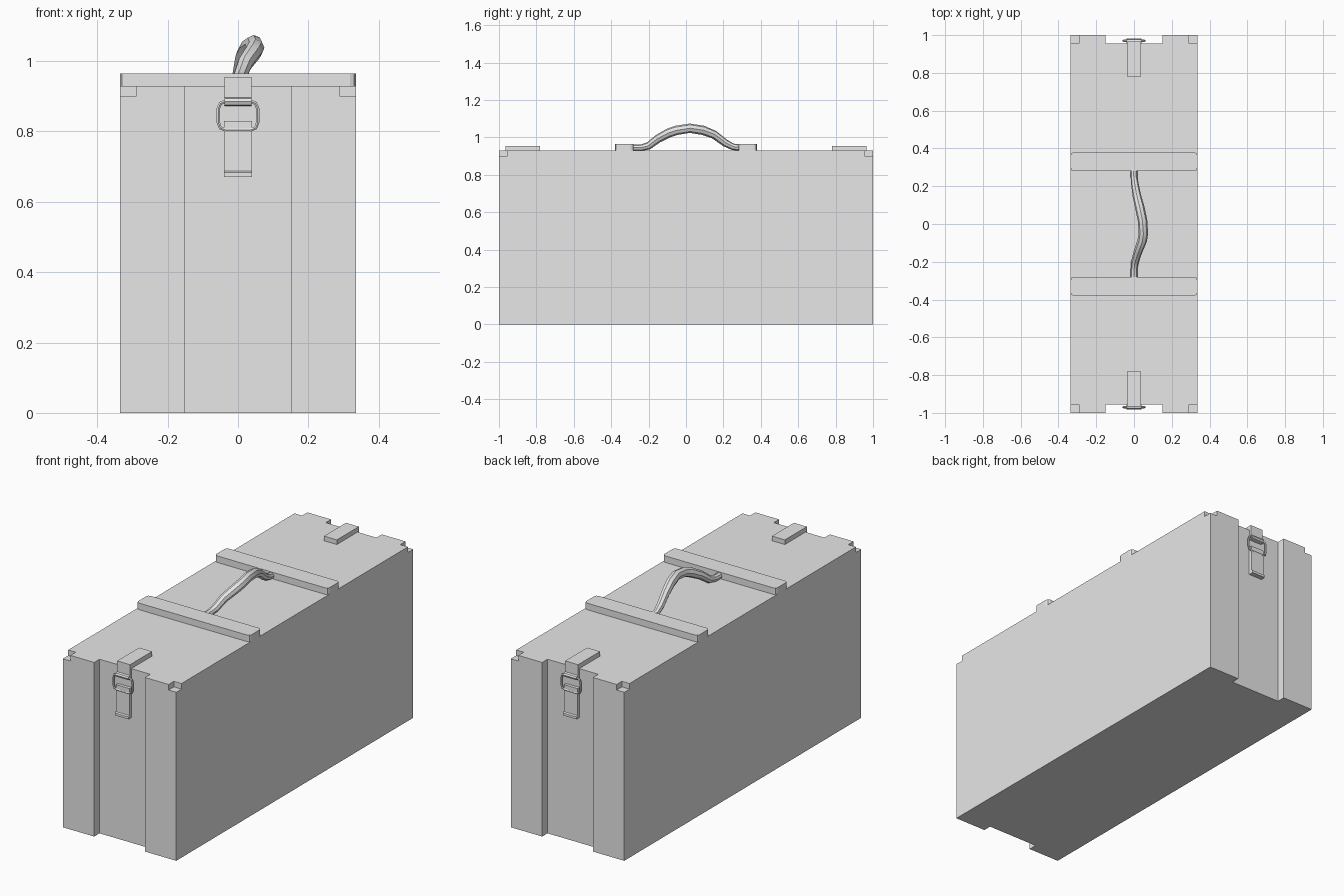
import bpy, bmesh
from mathutils import Matrix, Vector

old = bpy.data.objects.get("Cube")
if old:
    bpy.data.objects.remove(old, do_unlink=True)

# Single plain grey finish
COLOR = (0.8, 0.8, 0.8, 1)
grey = bpy.data.materials.new("plain_grey")
grey.diffuse_color = COLOR
grey.use_nodes = True
grey.node_tree.nodes["Principled BSDF"].inputs["Base Color"].default_value = COLOR


def add_object(name, data):
    obj = bpy.data.objects.new(name, data)
    bpy.context.collection.objects.link(obj)
    data.materials.append(grey)
    return obj


def select_only(obj):
    bpy.ops.object.select_all(action='DESELECT')
    obj.select_set(True)
    bpy.context.view_layer.objects.active = obj


def boxes(name, bounds):
    """One mesh made of boxes given as (low corner, high corner)."""
    bm = bmesh.new()
    for low, high in bounds:
        low, high = Vector(low), Vector(high)
        bmesh.ops.create_cube(bm, size=1, matrix=Matrix.Translation((low + high) / 2)
                              @ Matrix.Diagonal((*(high - low), 1)))
    mesh = bpy.data.meshes.new(name)
    bm.to_mesh(mesh)
    bm.free()
    return add_object(name, mesh)


def prism(name, profile, half_width, side):
    """Extrude a (y, z) profile across x, at the end given by side."""
    bm = bmesh.new()
    face = bm.faces.new([bm.verts.new((-half_width, side * y, z)) for y, z in profile])
    new = bmesh.ops.extrude_face_region(bm, geom=[face])["geom"]
    bmesh.ops.translate(bm, vec=(2 * half_width, 0, 0),
                        verts=[v for v in new if isinstance(v, bmesh.types.BMVert)])
    bmesh.ops.recalc_face_normals(bm, faces=bm.faces)
    mesh = bpy.data.meshes.new(name)
    bm.to_mesh(mesh)
    bm.free()
    return add_object(name, mesh)


def tube(name, points, radius, cyclic=False, resolution=2):
    """Round tube through (x, y, z, radius factor) points."""
    curve = bpy.data.curves.new(name, 'CURVE')
    curve.dimensions = '3D'
    curve.bevel_depth = radius
    curve.bevel_resolution = resolution
    curve.use_fill_caps = True
    spline = curve.splines.new('POLY')
    spline.points.add(len(points) - 1)
    for p, (x, y, z, r) in zip(spline.points, points):
        p.co = (x, y, z, 1)
        p.radius = r
    spline.use_cyclic_u = cyclic
    obj = add_object(name, curve)
    select_only(obj)
    bpy.ops.object.convert(target='MESH')
    bpy.ops.object.shade_smooth_by_angle(angle=0.7)
    return obj


# Case body: full-height end channels and notched top corners
W, L, H = 0.335, 1.0, 0.93
body = boxes("case_body", [((-W, -L, 0), (W, L, H))])
cuts = []
for s in (-1, 1):
    y0, y1 = sorted((s * 0.955, s * 1.1))
    cuts.append(((-0.15, y0, -0.1), (0.15, y1, 1.1)))
    for t in (-1, 1):
        x0, x1 = sorted((t * 0.29, t * 0.4))
        cuts.append(((x0, y0, 0.9), (x1, y1, 1.1)))
cutter = boxes("body_cutter", cuts)
cutter.hide_render = True
mod = body.modifiers.new("cut", 'BOOLEAN')
mod.operation = 'DIFFERENCE'
mod.solver = 'EXACT'
mod.object = cutter
select_only(body)
bpy.ops.object.modifier_apply(modifier=mod.name)
bpy.data.objects.remove(cutter, do_unlink=True)

# Cross battens with eased upright corners
for s, label in ((-1, "front"), (1, "back")):
    y0, y1 = sorted((s * 0.28, s * 0.38))
    batten = boxes(label + "_batten", [((-W, y0, H), (W, y1, 0.965))])
    bm = bmesh.new()
    bm.from_mesh(batten.data)
    upright = [e for e in bm.edges if abs(e.verts[0].co.z - e.verts[1].co.z) > 0.01]
    bmesh.ops.bevel(bm, geom=upright, offset=0.016, segments=2, profile=0.5, affect='EDGES')
    bm.to_mesh(batten.data)
    bm.free()

# Slack carrying handle between the battens
tube("handle", [
    (0, -0.285, 0.945, 0.7), (0, -0.24, 0.945, 0.7), (0.005, -0.2, 0.955, 0.8),
    (0.02, -0.15, 0.993, 0.9), (0.043, -0.09, 1.025, 1), (0.05, -0.05, 1.038, 1),
    (0.045, 0.02, 1.049, 1), (0.03, 0.09, 1.038, 1), (0.015, 0.15, 1.015, 0.9),
    (0.005, 0.21, 0.97, 0.8), (0, 0.25, 0.95, 0.7), (0, 0.285, 0.945, 0.7)], 0.025)

# Latches at both ends
for s, label in ((-1, "front"), (1, "back")):
    # Strap folded over the top edge, curled at its lower end
    prism(label + "_latch_strap", [
        (0.78, 0.93), (0.78, 0.955), (0.965, 0.955), (0.965, 0.897), (0.976, 0.894),
        (0.98, 0.885), (0.976, 0.876), (0.966, 0.873), (0.95, 0.873), (0.95, 0.93)],
        0.038, s)
    # Lever plate with a turned lip
    prism(label + "_latch_lever", [
        (0.95, 0.83), (0.972, 0.83), (0.974, 0.687), (0.982, 0.683),
        (0.982, 0.67), (0.95, 0.67)], 0.04, s)
    # Wire loop joining strap and lever
    quarter = [(0.035, 0.041), (0.05, 0.035), (0.056, 0.02)]
    loop = (quarter + [(x, -z) for x, z in reversed(quarter)]
            + [(-x, -z) for x, z in quarter] + [(-x, z) for x, z in reversed(quarter)])
    tube(label + "_latch_loop", [(x, s * 0.97, 0.845 + z, 1) for x, z in loop],
         0.0055, cyclic=True, resolution=1)
